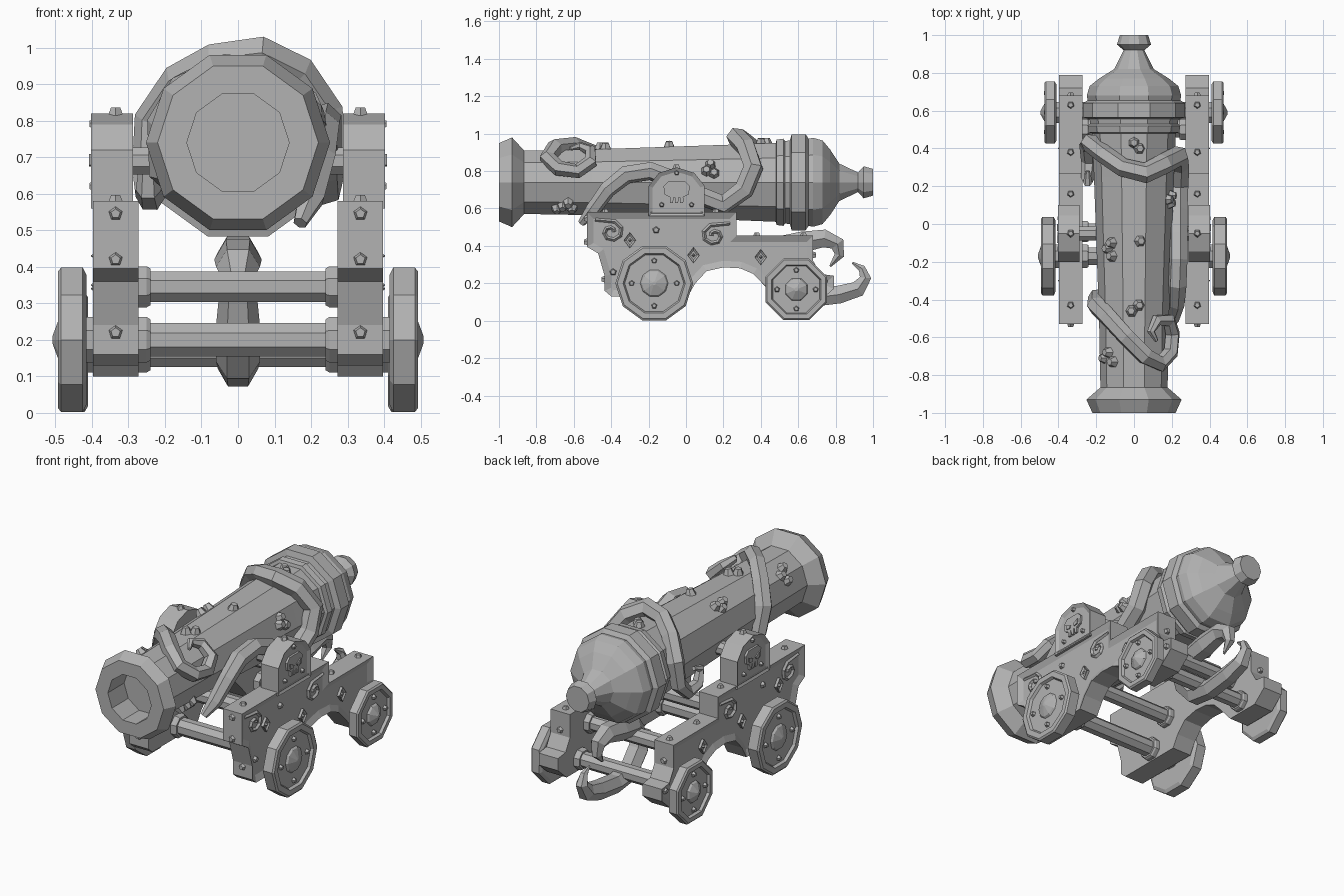
import bpy, bmesh, math
from mathutils import Vector, Matrix

iron = bpy.data.materials.new("weathered_grey")
iron.diffuse_color = (0.45, 0.45, 0.45, 1)


def finish(name, bm, mirror=False):
    bmesh.ops.recalc_face_normals(bm, faces=bm.faces[:])
    me = bpy.data.meshes.new(name)
    bm.to_mesh(me)
    bm.free()
    me.materials.append(iron)
    ob = bpy.data.objects.new(name, me)
    bpy.context.collection.objects.link(ob)
    if mirror:
        ob.modifiers.new("mirror", "MIRROR")
    return ob


def lathe(name, profile, n, axis, centre, mirror=False):
    """Revolve (along, radius) points round the x or y axis, flat side down."""
    bm = bmesh.new()
    rings = []
    for t, r in profile:
        ring = []
        for k in range(n):
            a = (k + 0.5) * math.tau / n
            s, c = r * math.sin(a), -r * math.cos(a)
            p = (t, s, c) if axis == "x" else (s, t, c)
            ring.append(bm.verts.new(Vector(p) + Vector(centre)))
        rings.append(ring)
    for a, b in zip(rings, rings[1:]):
        for k in range(n):
            bm.faces.new((a[k], a[(k + 1) % n], b[(k + 1) % n], b[k]))
    bm.faces.new(rings[0])
    bm.faces.new(rings[-1])
    return finish(name, bm, mirror)


def add_prism(bm, pts, x0, x1, inset=0, depth=0):
    """Extrude a (y, z) outline along x, optionally sinking a bordered panel."""
    lo = [bm.verts.new((x0, y, z)) for y, z in pts]
    hi = [bm.verts.new((x1, y, z)) for y, z in pts]
    faces = [bm.faces.new(lo), bm.faces.new(hi)]
    n = len(pts)
    for k in range(n):
        j = (k + 1) % n
        faces.append(bm.faces.new((lo[k], lo[j], hi[j], hi[k])))
    bmesh.ops.recalc_face_normals(bm, faces=faces)
    if inset:
        bmesh.ops.inset_region(bm, faces=[faces[1]], thickness=inset,
                               depth=-depth, use_even_offset=True)


def add_stud(bm, pos, normal, r=0.022, h=0.016, n=5, top=0.6):
    rot = Vector(normal).to_track_quat("Z", "Y").to_matrix().to_4x4()
    m = Matrix.Translation(Vector(pos)) @ rot @ Matrix.Translation((0, 0, h / 2 - 0.003))
    bmesh.ops.create_cone(bm, cap_ends=True, segments=n, radius1=r,
                          radius2=r * top, depth=h + 0.006, matrix=m)


def tube(name, pts, res=1, mirror=False):
    """Faceted tube through (x, y, z, radius) points."""
    cu = bpy.data.curves.new(name, "CURVE")
    cu.dimensions = "3D"
    cu.bevel_depth = 1
    cu.bevel_resolution = res
    cu.use_fill_caps = True
    sp = cu.splines.new("POLY")
    sp.points.add(len(pts) - 1)
    for p, (x, y, z, r) in zip(sp.points, pts):
        p.co = (x, y, z, 1)
        p.radius = r
    tmp = bpy.data.objects.new(name + "_path", cu)
    bpy.context.collection.objects.link(tmp)
    dg = bpy.context.evaluated_depsgraph_get()
    me = bpy.data.meshes.new_from_object(tmp.evaluated_get(dg))
    bm = bmesh.new()
    bm.from_mesh(me)
    bpy.data.objects.remove(tmp)
    for f in bm.faces:
        f.smooth = False
        f.material_index = 0
    return finish(name, bm, mirror)


# Barrel with bore, flared muzzle, breech rings and end knob
AX = 0.74
lathe("barrel", [
    (-0.85, 0.14), (-1, 0.14), (-1, 0.22), (-0.93, 0.252), (-0.865, 0.178),
    (-0.5, 0.185), (0.25, 0.212), (0.48, 0.222), (0.485, 0.24), (0.52, 0.245),
    (0.53, 0.232), (0.555, 0.235), (0.565, 0.27), (0.64, 0.27), (0.655, 0.245),
    (0.68, 0.25), (0.73, 0.235), (0.77, 0.185), (0.82, 0.105), (0.92, 0.055),
    (0.95, 0.09), (1, 0.075)], 10, "y", (0, 0, AX))

# Barnacles on the barrel: (y, degrees from top towards +x)
bm = bmesh.new()
for y, deg in [(0.43, 0), (0.4, 8), (-0.09, 10), (-0.1, -38), (-0.13, -46), (-0.17, -38),
               (-0.43, 8), (-0.46, -4), (-0.68, -50), (-0.73, -40), (-0.71, -62),
               (0.11, 72), (0.15, 76), (0.13, 62), (-0.61, 140), (-0.66, 135),
               (-0.69, 142), (-0.63, 128)]:
    a = math.radians(deg)
    d = Vector((math.sin(a), 0, math.cos(a)))
    r = 0.172 + 0.038 * (y + 0.86) / 1.3
    add_stud(bm, Vector((0, y, AX)) + d * r, d, 0.033, 0.028, 6, 0.55)
finish("barnacles", bm)

# Long tentacle: along the right flank, over the breech, curling on the left
tube("long_tentacle", [
    (0.17, -0.56, 0.52, 0.02), (0.2, -0.5, 0.59, 0.04), (0.225, -0.42, 0.7, 0.045),
    (0.23, -0.32, 0.78, 0.05), (0.235, -0.19, 0.80, 0.05), (0.235, -0.06, 0.75, 0.05),
    (0.235, 0.07, 0.67, 0.05), (0.235, 0.2, 0.62, 0.055), (0.24, 0.31, 0.7, 0.055),
    (0.235, 0.36, 0.82, 0.055), (0.16, 0.32, 0.93, 0.055), (0.06, 0.27, 0.98, 0.055),
    (-0.06, 0.30, 0.965, 0.05), (-0.16, 0.37, 0.91, 0.05), (-0.235, 0.43, 0.8, 0.05),
    (-0.245, 0.42, 0.67, 0.045), (-0.24, 0.33, 0.59, 0.04), (-0.245, 0.24, 0.61, 0.035),
    (-0.245, 0.22, 0.69, 0.025), (-0.245, 0.28, 0.71, 0.012)])

# Short tentacle curling on top of the muzzle end
tube("muzzle_tentacle", [
    (-0.13, -0.36, 0.57, 0.02), (-0.2, -0.39, 0.66, 0.045), (-0.2, -0.43, 0.79, 0.05),
    (-0.14, -0.49, 0.89, 0.05), (-0.04, -0.60, 0.935, 0.048), (0.06, -0.7, 0.925, 0.048),
    (0.14, -0.74, 0.87, 0.045), (0.195, -0.68, 0.815, 0.042), (0.205, -0.58, 0.80, 0.04),
    (0.185, -0.51, 0.85, 0.038), (0.12, -0.51, 0.91, 0.032), (0.09, -0.57, 0.935, 0.022),
    (0.12, -0.62, 0.92, 0.01)])

# Two hooked tentacles wrapped round the rear axle
tube("upper_hook", [
    (0, 0.42, 0.34, 0.03), (0, 0.5, 0.4, 0.06), (0, 0.62, 0.42, 0.065), (0, 0.74, 0.44, 0.055),
    (0, 0.81, 0.41, 0.045), (0, 0.82, 0.35, 0.03), (0, 0.77, 0.29, 0.006)])
tube("lower_hook", [
    (0, 0.4, 0.34, 0.05), (0, 0.44, 0.24, 0.06), (0, 0.53, 0.14, 0.06), (0, 0.66, 0.12, 0.055),
    (0, 0.82, 0.14, 0.055), (0, 0.92, 0.17, 0.05), (0, 0.96, 0.23, 0.035), (0, 0.94, 0.28, 0.022),
    (0, 0.89, 0.31, 0.006)])

# Carriage cheeks with raised border
cheek = [(-0.53, 0.58), (0.27, 0.58), (0.27, 0.455), (0.68, 0.455), (0.68, 0.32), (0.72, 0.25),
         (0.79, 0.24), (0.79, 0.17), (0.71, 0.1), (0.5, 0.1), (0.42, 0.19), (0.36, 0.25),
         (0.29, 0.28), (0.2, 0.285), (0.11, 0.265), (0.05, 0.2), (0.01, 0.13), (-0.4, 0.13),
         (-0.435, 0.16), (-0.435, 0.24), (-0.47, 0.36), (-0.53, 0.395)]
bm = bmesh.new()
add_prism(bm, cheek, 0.273, 0.397, 0.035, 0.016)
finish("carriage_cheek", bm, True)

# Trunnion brackets and trunnions
arch = [(-0.2, 0.56), (-0.2, 0.72), (-0.145, 0.79), (-0.05, 0.82), (0.045, 0.79), (0.1, 0.72),
        (0.1, 0.56)]
bm = bmesh.new()
add_prism(bm, arch, 0.288, 0.402, 0.022, 0.012)
finish("trunnion_bracket", bm, True)
lathe("trunnion", [(-0.3, 0.04), (0.3, 0.04)], 8, "x", (0, -0.05, 0.69))

# Skull emblem on each bracket
bm = bmesh.new()
E, Z = -0.05, 0.69
skull = [(-0.07, 0.03), (-0.045, 0.055), (0.045, 0.055), (0.07, 0.03), (0.065, -0.015),
         (0.035, -0.03), (-0.035, -0.03), (-0.065, -0.015)]
add_prism(bm, [(E + y, Z + z) for y, z in skull], 0.385, 0.402)
for s in (-1, 1):
    sock = [(s * 0.012, 0.0), (s * 0.05, 0.018), (s * 0.045, -0.012), (s * 0.02, -0.016)]
    add_prism(bm, [(E + y, Z + z) for y, z in sock], 0.40, 0.408)
for y in (-0.027, 0, 0.027):
    add_prism(bm, [(E + y + a, Z + b) for a, b in
                   ((-0.01, -0.03), (0.01, -0.03), (0.008, -0.06), (-0.008, -0.06))], 0.385, 0.402)
finish("skull_emblem", bm, True)

# Studs and diamond ornaments
bm = bmesh.new()
for z in (0.545, 0.42):
    add_stud(bm, (0.335, -0.53, z), (0, -1, 0))
add_stud(bm, (0.335, -0.435, 0.22), (0, -1, 0))
for y, z in ((-0.43, 0.58), (0.16, 0.58), (0.38, 0.455), (0.63, 0.455)):
    add_stud(bm, (0.335, y, z), (0, 0, 1))
add_stud(bm, (0.335, 0.68, 0.35), (0, 1, 0))
add_stud(bm, (0.335, -0.05, 0.82), (0, 0, 1))
for y, z in ((-0.16, 0.485), (-0.39, 0.26), (0.74, 0.21)):
    add_stud(bm, (0.381, y, z), (1, 0, 0))
for y, z in ((-0.05, 0.79), (-0.13, 0.62), (0.03, 0.62)):
    add_stud(bm, (0.39, y, z), (1, 0, 0), 0.016)
for y, z in ((0.04, 0.35), (-0.3, 0.43), (0.4, 0.34)):
    add_prism(bm, [(y - 0.032, z), (y, z + 0.042), (y + 0.032, z), (y, z - 0.042)],
              0.375, 0.397, 0.01, 0.008)
    add_stud(bm, (0.388, y, z), (1, 0, 0), 0.016, 0.014, 4, 0.1)
finish("studs", bm, True)

# Scroll ornaments
for name, cy, cz, s in (("front_scroll", -0.4, 0.475, 1), ("rear_scroll", 0.15, 0.455, -1)):
    pts = []
    for k in range(10):
        a = k * math.radians(48)
        r = 0.015 + 0.0055 * k
        pts.append((0.384, cy + s * r * math.cos(a), cz + r * math.sin(a) * 0.9, 0.011))
    pts.append((0.384, cy - s * 0.085, cz + 0.065, 0.009))
    tube(name, pts, 0, True)


# Wheels with sunk face, hub and rim studs
def wheel(name, y, z, R, n, x0, x1, hub):
    d = x1 - 0.015
    lathe(name, [(x0, R * 0.9), (x0 + 0.01, R), (x1 - 0.008, R), (x1, R * 0.95), (x1, R * 0.8),
                 (d, R * 0.76), (d, R * 0.36), (x1 - 0.004, R * 0.32), (hub, 0.01)],
          n, "x", (0, y, z), True)
    bm = bmesh.new()
    for k in range(4):
        a = k * math.pi / 2
        add_stud(bm, (d, y + R * 0.58 * math.cos(a), z + R * 0.58 * math.sin(a)), (1, 0, 0), 0.018)
    finish(name + "_studs", bm, True)


wheel("front_wheel", -0.17, 0.2, 0.208, 10, 0.415, 0.492, 0.508)
wheel("rear_wheel", 0.59, 0.167, 0.178, 8, 0.41, 0.475, 0.495)

# Axles and cross bars with collars
for name, y, z, r, end in (("front_axle", -0.17, 0.2, 0.05, 0.43), ("rear_axle", 0.59, 0.167, 0.045, 0.43),
                           ("front_cross_bar", -0.04, 0.345, 0.045, 0.3),
                           ("rear_cross_bar", 0.5, 0.345, 0.045, 0.3)):
    c = r * 1.35
    lathe(name, [(-end, c), (-0.25, c), (-0.24, c * 0.9), (-0.24, r), (0.24, r), (0.24, c * 0.9),
                 (0.25, c), (end, c)], 8, "x", (0, y, z))
